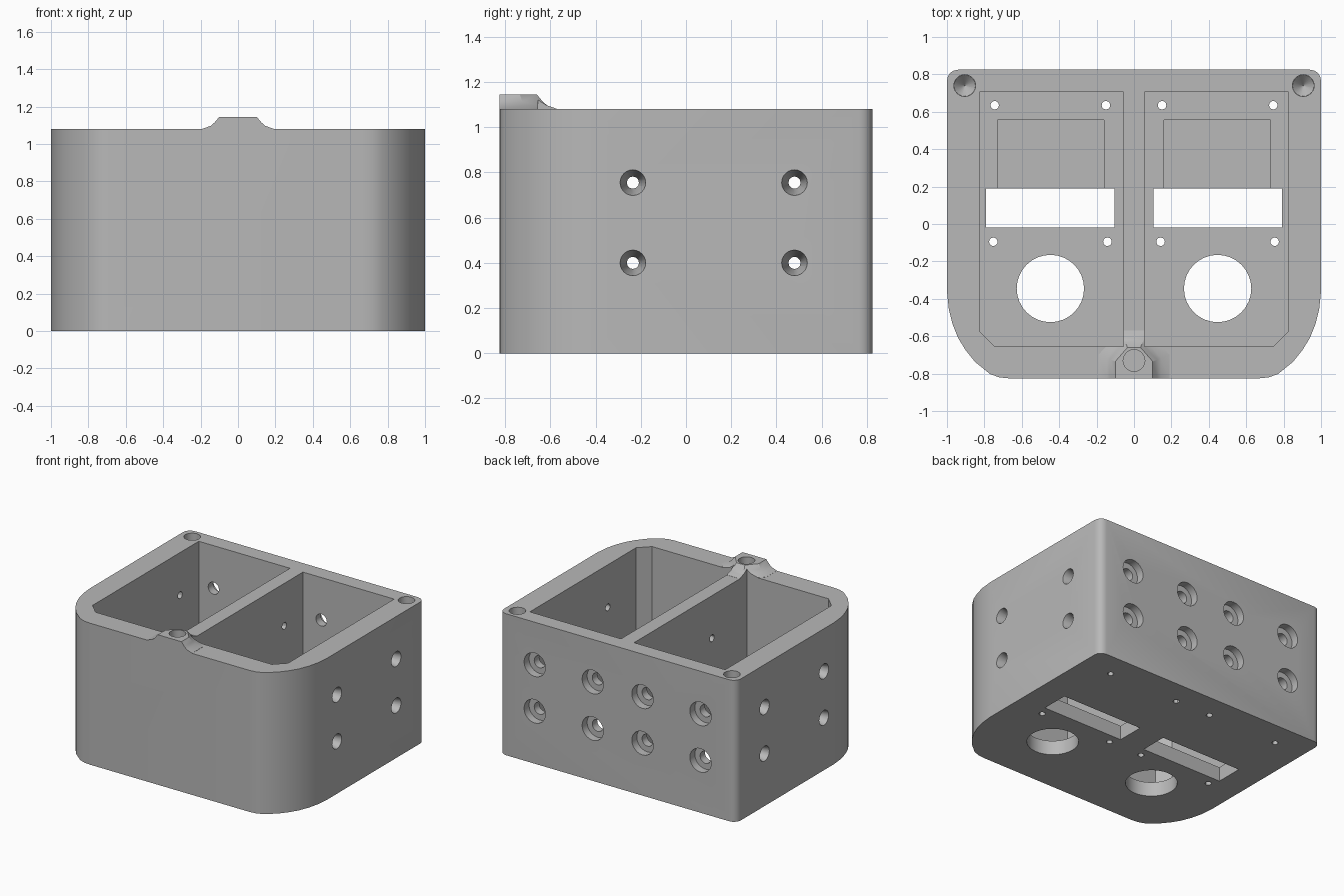
import bpy
from math import pi
from mathutils import Vector

if "Cube" in bpy.data.objects:
    bpy.data.objects.remove(bpy.data.objects["Cube"], do_unlink=True)

grey = bpy.data.materials.new("plain_grey")
grey.use_nodes = True
colour = (0.48, 0.48, 0.48, 1)
grey.diffuse_color = colour
grey.node_tree.nodes["Principled BSDF"].inputs["Base Color"].default_value = colour

TOP, FLOOR = 1.08, 0.11


def loft(name, rings):
    """Solid through a stack of equal-length rings."""
    n = len(rings[0])
    verts = [p for ring in rings for p in ring]
    faces = [tuple(reversed(range(n))), tuple(range(len(verts) - n, len(verts)))]
    for k in range(len(rings) - 1):
        for i in range(n):
            j = (i + 1) % n
            faces.append((k * n + i, k * n + j, k * n + n + j, k * n + n + i))
    mesh = bpy.data.meshes.new(name)
    mesh.from_pydata(verts, [], faces)
    obj = bpy.data.objects.new(name, mesh)
    bpy.context.collection.objects.link(obj)
    mesh.materials.append(grey)
    return obj


def prism(name, outline, z0, z1):
    return loft(name, [[(x, y, z) for x, y in outline] for z in (z0, z1)])


def mirrored(half):
    """Close a right-hand outline, front to back, across x = 0."""
    return half + [(-x, y) for x, y in reversed(half)]


def cone(start, end, r1, r2, sides=24):
    a, b = Vector(start), Vector(end)
    bpy.ops.mesh.primitive_cone_add(vertices=sides, radius1=r1, radius2=r2,
                                    depth=(b - a).length, location=(a + b) / 2)
    obj = bpy.context.object
    obj.rotation_mode = 'QUATERNION'
    obj.rotation_quaternion = (b - a).to_track_quat('Z', 'Y')
    return obj


def combine(tool, operation='DIFFERENCE'):
    tool.hide_render = True
    mod = body.modifiers.new("combine", 'BOOLEAN')
    mod.operation, mod.solver, mod.object = operation, 'EXACT', tool
    bpy.context.view_layer.objects.active = body
    bpy.ops.object.modifier_apply(modifier=mod.name)
    bpy.data.objects.remove(tool, do_unlink=True)


def box(x0, x1, y0, y1):
    return [(x0, y0), (x1, y0), (x1, y1), (x0, y1)]


# Outer shell: broad front curves, tight back corners
body = prism("box_body", mirrored([
    (0.67, -0.825), (0.72, -0.82), (0.77, -0.802), (0.85, -0.737), (0.90, -0.675),
    (0.94, -0.61), (0.97, -0.535), (0.99, -0.455), (1, -0.36),
    (1, 0.765), (0.995, 0.79), (0.982, 0.808), (0.965, 0.82), (0.94, 0.825)]), 0, TOP)


# Raised screw boss with a flared skirt, flush with the front
def boss_ring(grow, z):
    half = [(0.1 + grow, -0.825), (0.1 + grow, -0.735 + grow * 0.4),
            (0.035 + grow * 0.4, -0.66 + grow)]
    return [(x, y, z) for x, y in mirrored(half)]


combine(loft("boss", [boss_ring(0.09, 1.0), boss_ring(0.09, TOP + 0.001),
                      boss_ring(0.045, 1.097), boss_ring(0.025, 1.115),
                      boss_ring(0, 1.145)]), 'UNION')

for s in (-1, 1):
    def flip(points):
        points = [(s * x, y) for x, y in points]
        return points if s > 0 else points[::-1]

    # Compartment with a chamfered front corner
    combine(prism("compartment", flip([
        (0.055, -0.655), (0.745, -0.655), (0.825, -0.575),
        (0.825, 0.705), (0.055, 0.705)]), FLOOR, 1.3))
    # Shallow floor recess, slot and round opening
    combine(prism("recess", flip(box(0.16, 0.73, 0.15, 0.555)), 0.06, 0.3))
    combine(prism("slot", flip(box(0.105, 0.79, -0.02, 0.19)), -0.1, 0.3))
    combine(cone((s * 0.447, -0.345, -0.1), (s * 0.447, -0.345, 0.3), 0.18, 0.18, 32))
    # Small floor screw holes
    for x, y in ((0.15, 0.635), (0.745, 0.635), (0.142, -0.095), (0.752, -0.095)):
        combine(cone((s * x, y, -0.1), (s * x, y, 0.3), 0.023, 0.023, 12))
    # Blind screw holes at the back corners
    combine(cone((s * 0.905, 0.74, 0.8), (s * 0.905, 0.74, 1.2), 0.058, 0.058))
    combine(cone((s * 0.905, 0.74, 0.801), (s * 0.905, 0.74, 0.74), 0.058, 0.001))
    for z in (0.4, 0.755):
        # Countersinks on the side walls
        for y in (-0.235, 0.48):
            combine(cone((s * 1.001, y, z), (s * 0.87, y, z), 0.057, 0.026))
        # Counterbored holes through the back wall
        for x in (0.21, 0.70):
            combine(cone((s * x, 0.9, z), (s * x, 0.765, z), 0.09, 0.09))
            combine(cone((s * x, 0.9, z), (s * x, 0.65, z), 0.046, 0.046, 16))

# Cross holes through both side walls and the divider
for z in (0.4, 0.755):
    for y in (-0.235, 0.48):
        combine(cone((-1.2, y, z), (1.2, y, z), 0.027, 0.027, 12))

# Blind hole in the boss
combine(cone((0, -0.73, 0.85), (0, -0.73, 1.3), 0.058, 0.058))

bpy.ops.object.select_all(action='DESELECT')
body.select_set(True)
bpy.context.view_layer.objects.active = body
body.data.materials.clear()
body.data.materials.append(grey)
for face in body.data.polygons:
    face.material_index = 0
bpy.ops.object.shade_smooth_by_angle(angle=pi / 6)
